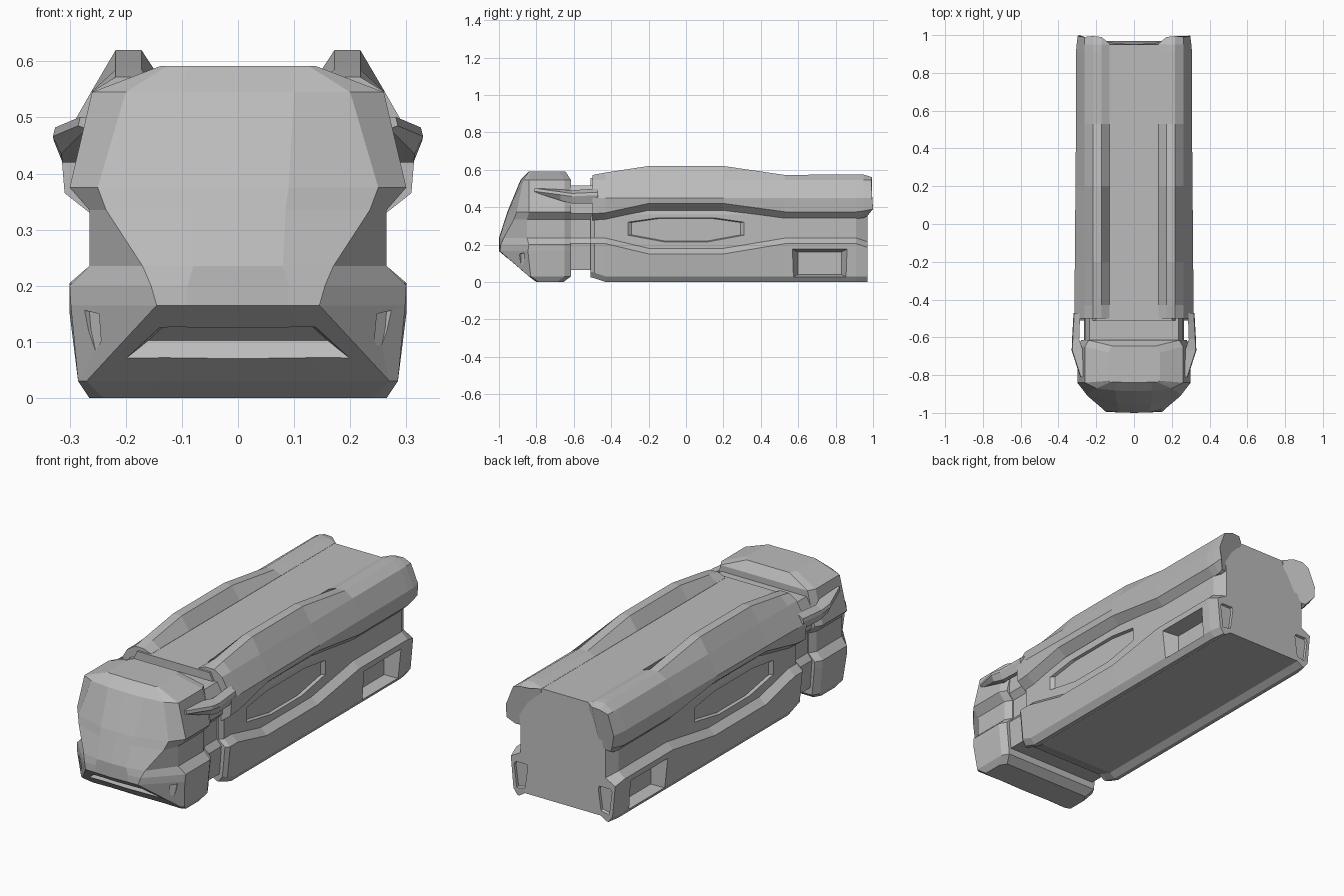
import bpy, bmesh
from mathutils import Vector

cube = bpy.data.objects.get("Cube")
if cube:
    bpy.data.objects.remove(cube, do_unlink=True)

grey = bpy.data.materials.new("plain grey")
grey.use_nodes = True
grey.diffuse_color = (0.5, 0.5, 0.5, 1)
grey.node_tree.nodes["Principled BSDF"].inputs["Base Color"].default_value = (0.5, 0.5, 0.5, 1)


def loft(name, rings):
    """Closed solid skinned through rings of 3D points."""
    bm = bmesh.new()
    loops = [[bm.verts.new(p) for p in ring] for ring in rings]
    n = len(loops[0])
    for a, b in zip(loops, loops[1:]):
        for i in range(n):
            j = (i + 1) % n
            bm.faces.new((a[i], a[j], b[j], b[i]))
    bm.faces.new(loops[0])
    bm.faces.new(loops[-1])
    bmesh.ops.recalc_face_normals(bm, faces=bm.faces)
    mesh = bpy.data.meshes.new(name)
    bm.to_mesh(mesh)
    bm.free()
    mesh.materials.append(grey)
    obj = bpy.data.objects.new(name, mesh)
    bpy.context.collection.objects.link(obj)
    return obj


def flip(ring):
    return [(-x, y, z) for x, y, z in ring]


def symmetric(half):
    """Full ring from the +x half; points on the centre line are kept once."""
    return half + [(-x, y, z) for x, y, z in reversed(half) if x > 0]


def pair(name, rings):
    return [loft("left_" + name, rings), loft("right_" + name, [flip(r) for r in rings])]


def recess(outline, normal, depth, shrink):
    """Tapered cutter rings sunk into a face along its outward normal."""
    pts = [Vector(p) for p in outline]
    nrm = Vector(normal).normalized()
    mid = sum(pts, Vector()) / len(pts)
    k = 0.02 / depth * shrink
    outer = [p + (p - mid) * k + nrm * 0.02 for p in pts]
    inner = [p - (p - mid) * shrink - nrm * depth for p in pts]
    return [[tuple(p) for p in r] for r in (outer, inner)]


def carve(obj, cutters):
    """Subtract the cutters, bake the result and drop the helpers."""
    for c in cutters:
        c.hide_render = True
        mod = obj.modifiers.new("cut", "BOOLEAN")
        mod.operation = "DIFFERENCE"
        mod.solver = "EXACT"
        mod.object = c
    bpy.context.view_layer.update()
    graph = bpy.context.evaluated_depsgraph_get()
    mesh = bpy.data.meshes.new_from_object(obj.evaluated_get(graph))
    obj.modifiers.clear()
    obj.data = mesh
    for c in cutters:
        bpy.data.objects.remove(c, do_unlink=True)


# Trailer stations: y, ridge top, shell edge height, sill height, width factor
stations = [(-0.5, 0.572, 0.365, 0.235, 1.03), (-0.43, 0.585, 0.37, 0.235, 1.03),
            (-0.2, 0.62, 0.42, 0.18, 1.02), (0.2, 0.62, 0.42, 0.18, 1.01),
            (0.53, 0.572, 0.375, 0.235, 1.0), (0.91, 0.576, 0.375, 0.235, 1.0)]


# Trailer core: roof deck, recessed wall, flared sill and hollow floor
def core_ring(y, sill, base=0.0, wall=0.265, low=1.0, top_y=None):
    ty = y if top_y is None else top_y
    return symmetric([(0, ty, 0.555), (0.2, ty, 0.555), (0.25, y, 0.45), (wall, y, 0.36),
                      (wall, y, sill), (0.3 * low, y, sill - 0.03), (0.285 * low, y, base + 0.03),
                      (0.262 * low, y, base), (0.24, y, base), (0.21, y, base + 0.02),
                      (0, y, base + 0.02)])


core = [core_ring(-0.51, 0.235, 0.025, 0.25, 0.95), core_ring(-0.49, 0.235, 0.02)]
core += [core_ring(s[0], s[3]) for s in stations[1:]]
core += [core_ring(0.97, 0.215, 0, 0.235, 0.96, 0.95)]
trailer = loft("trailer_body", core)

lens = [(0.265, y, z) for y, z in ((-0.31, 0.25), (-0.12, 0.215), (0.12, 0.215), (0.31, 0.25),
                                   (0.31, 0.32), (0.15, 0.343), (-0.15, 0.343), (-0.31, 0.32))]
locker = [(0.295, y, z) for y, z in ((0.57, 0.025), (0.86, 0.025), (0.86, 0.175), (0.57, 0.175))]
lamp = [(x, 0.97, z) for x, z in ((0.21, 0.045), (0.255, 0.035), (0.27, 0.15), (0.262, 0.165),
                                  (0.2, 0.165), (0.195, 0.15))]
cuts = pair("side_panel_cut", recess(lens, (1, 0, 0), 0.014, 0.06))
cuts += pair("locker_cut", recess(locker, (1, 0, 0), 0.07, 0.2))
cuts += pair("tail_lamp_cut", recess(lamp, (0, 1, 0), 0.012, 0.06))
carve(trailer, cuts)


# Upper side shells with raised roof ridges
def shell_ring(y, top, edge, w, shift=(0,) * 9):
    pts = [(0.14, 0.45), (0.13, 0.556), (0.172, top), (0.218, top), (0.262, 0.545),
           (0.307 * w, 0.45), (0.3 * w, edge), (0.262, edge - 0.037), (0.2, edge - 0.037)]
    return [(x, y + d, z) for (x, z), d in zip(pts, shift)]


shells = [shell_ring(y, top, edge, w) for y, top, edge, sill, w in stations]
shells.append(shell_ring(0.95, 0.574, 0.38, 0.99))
shells.append(shell_ring(0.97, 0.56, 0.39, 0.97,
                         (-0.02, -0.015, 0.02, 0.025, 0.02, 0.025, 0.03, 0, -0.01)))
pair("roof_shell", shells)


# Coupling between cab and trailer
def neck_ring(y):
    return symmetric([(0, y, 0.515), (0.235, y, 0.515), (0.26, y, 0.47), (0.265, y, 0.365),
                      (0.24, y, 0.335), (0.24, y, 0.235), (0.265, y, 0.205),
                      (0.255, y, 0.065), (0, y, 0.065)])


loft("coupling", [neck_ring(-0.66), neck_ring(-0.47)])


# Cab: horizontal plan outlines stacked upwards
def cab_ring(z, front, a, corner, side, d, rear=-0.65):
    return symmetric([(0, front, z), (a, front + 0.003, z), (*corner, z), (side, d, z),
                      (side, rear, z), (side - 0.02, rear + 0.035, z), (0, rear + 0.035, z)])


cab = loft("cab", [
    cab_ring(0.0, -0.80, 0.15, (0.24, -0.80), 0.265, -0.79, -0.69),
    cab_ring(0.03, -0.84, 0.15, (0.27, -0.84), 0.285, -0.83),
    cab_ring(0.165, -1.0, 0.09, (0.145, -0.995), 0.298, -0.845),
    cab_ring(0.2, -1.0, 0.09, (0.155, -0.99), 0.3, -0.84),
    cab_ring(0.235, -1.0, 0.08, (0.17, -0.975), 0.265, -0.85),
    cab_ring(0.335, -0.968, 0.085, (0.235, -0.92), 0.265, -0.85),
    cab_ring(0.375, -0.955, 0.09, (0.25, -0.905), 0.3, -0.84),
    cab_ring(0.545, -0.885, 0.1, (0.2, -0.87), 0.26, -0.84),
    cab_ring(0.592, -0.84, 0.09, (0.125, -0.838), 0.137, -0.83, -0.68)])

# Front intake and corner lamps
intake = [(x, -1 + (0.165 - z) * 1.185, z)
          for x, z in ((-0.2, 0.07), (0.2, 0.07), (0.14, 0.125), (-0.14, 0.125))]
fog = [(x, -0.995 + (x - 0.145) * 0.985, z)
       for x, z in ((0.249, 0.15), (0.274, 0.156), (0.271, 0.12), (0.262, 0.08), (0.25, 0.1))]
cuts = [loft("intake_cut", recess(intake, (0, -0.65, -0.76), 0.035, 0.2))]
cuts += pair("fog_lamp_cut", recess(fog, (0.7, -0.7, -0.1), 0.012, 0.05))
carve(cab, cuts)


# Side fins bridging the cab and trailer
def fin_ring(y, x0, x1, z0, z1):
    mid = z0 + (z1 - z0) * 0.65
    return [(x0, y, z0), (x1 - 0.015, y, z0), (x1, y, mid - 0.008), (x1 - 0.004, y, mid + 0.008),
            (x0, y, z1)]


pair("side_fin", [fin_ring(-0.81, 0.26, 0.285, 0.48, 0.5), fin_ring(-0.67, 0.27, 0.33, 0.435, 0.495),
                  fin_ring(-0.61, 0.29, 0.328, 0.42, 0.49), fin_ring(-0.47, 0.285, 0.32, 0.42, 0.5)])
